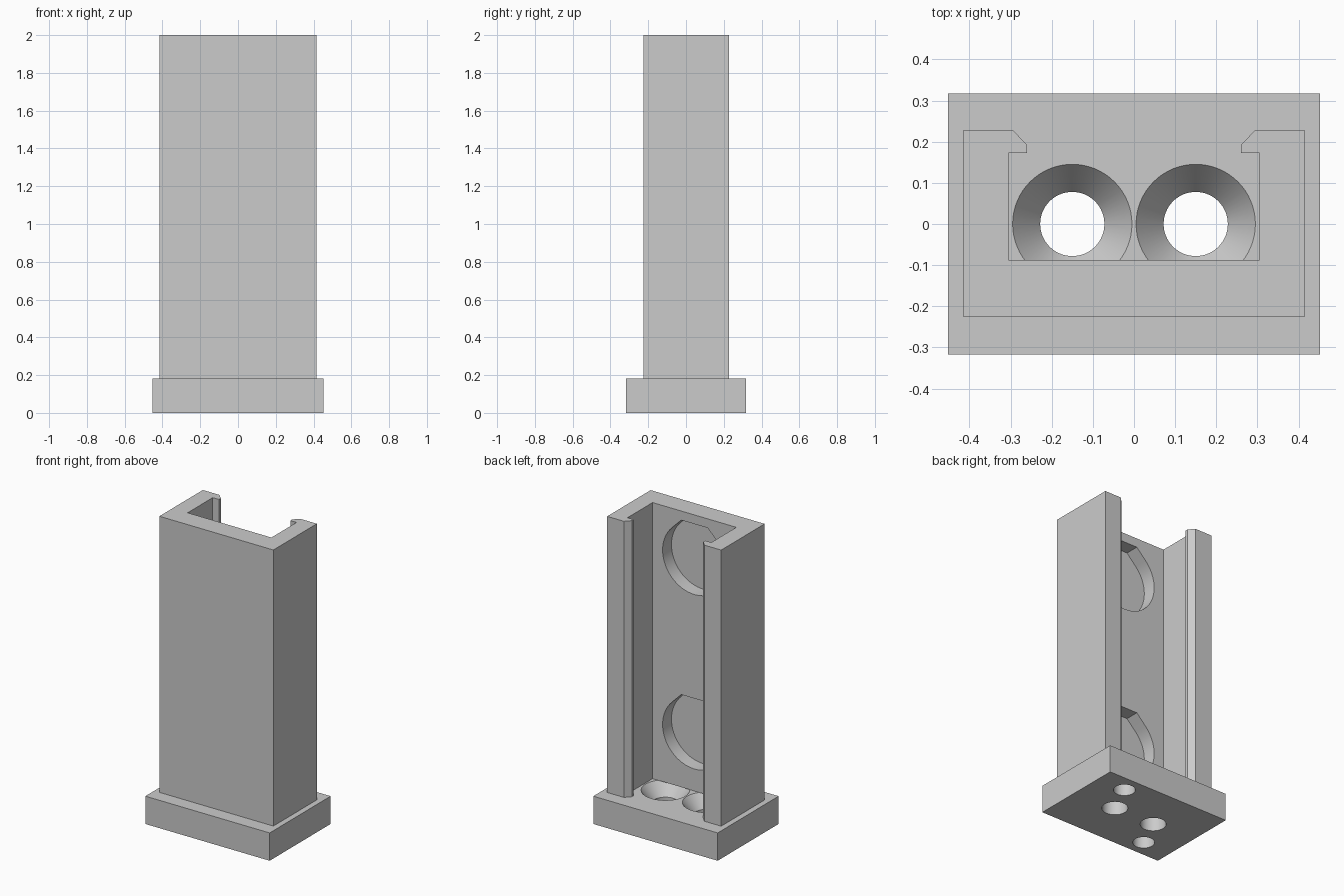
import bpy, bmesh, math
from mathutils import Vector

cube = bpy.data.objects.get("Cube")
if cube:
    bpy.data.objects.remove(cube, do_unlink=True)

BASE_TOP, HEIGHT = 0.183, 2.0
SEGMENTS = 64

grey = bpy.data.materials.new("plain grey")
grey.use_nodes = True
grey.diffuse_color = (0.6, 0.6, 0.6, 1)
grey.node_tree.nodes["Principled BSDF"].inputs["Base Color"].default_value = grey.diffuse_color


def loft(bm, rings):
    """Closed solid through rings of equal length."""
    loops = [[bm.verts.new(p) for p in ring] for ring in rings]
    n = len(loops[0])
    bm.faces.new(loops[0])
    bm.faces.new(loops[-1])
    for a, b in zip(loops, loops[1:]):
        for i in range(n):
            j = (i + 1) % n
            bm.faces.new((a[i], a[j], b[j], b[i]))


def finish(bm, name):
    bmesh.ops.recalc_face_normals(bm, faces=bm.faces)
    mesh = bpy.data.meshes.new(name)
    bm.to_mesh(mesh)
    bm.free()
    mesh.materials.append(grey)
    obj = bpy.data.objects.new(name, mesh)
    bpy.context.collection.objects.link(obj)
    return obj


def circle(x, y, z, r):
    angles = [math.tau * i / SEGMENTS for i in range(SEGMENTS)]
    return [Vector((x + r * math.cos(a), y + r * math.sin(a), z)) for a in angles]


def cut(target, cutter):
    cutter.hide_render = True
    mod = target.modifiers.new("cut", "BOOLEAN")
    mod.operation = "DIFFERENCE"
    mod.solver = "EXACT"
    mod.object = cutter
    bpy.ops.object.select_all(action="DESELECT")
    bpy.context.view_layer.objects.active = target
    target.select_set(True)
    bpy.ops.object.modifier_apply(modifier=mod.name)
    bpy.data.objects.remove(cutter, do_unlink=True)
    bpy.ops.object.shade_smooth_by_angle(angle=math.radians(30))


# Base plate
bm = bmesh.new()
w, d = 0.4525, 0.317
corners = [(-w, -d), (w, -d), (w, d), (-w, d)]
loft(bm, [[(x, y, z) for x, y in corners] for z in (0, BASE_TOP)])
base = finish(bm, "base_plate")

# Countersunk screw holes and blind pin sockets in the base
bm = bmesh.new()
for s in (-1, 1):
    x = 0.15 * s
    loft(bm, [circle(x, 0, -0.05, 0.078), circle(x, 0, 0.1, 0.078),
              circle(x, 0, BASE_TOP, 0.145), circle(x, 0, 0.25, 0.145)])
    loft(bm, [circle(0.247 * s, 0.204 * s, z, 0.066) for z in (-0.05, 0.12)])
cut(base, finish(bm, "base_hole_cutter"))

# Channel column with hooked lips, mirrored profile
half = [(0.415, -0.225), (0.415, 0.227), (0.293, 0.227), (0.26, 0.192),
        (0.26, 0.173), (0.305, 0.173), (0.305, -0.088)]
profile = half + [(-x, y) for x, y in reversed(half)]
bm = bmesh.new()
loft(bm, [[(x, y, z) for x, y in profile] for z in (BASE_TOP, HEIGHT)])
column = finish(bm, "channel_column")

# Round recesses with a flattened teardrop top in the inner wall
R = 0.232
start, end = math.radians(135), math.radians(405)
arc = [start + (end - start) * i / 48 for i in range(49)]
outline = [(R * math.cos(a), R * math.sin(a)) for a in arc]
flat = R * (math.sqrt(2) - 1)
outline += [(flat, R), (-flat, R)]
bm = bmesh.new()
for centre in (1.708, 0.56):
    loft(bm, [[(x, y, centre + z) for x, z in outline] for y in (-0.18, -0.04)])
cut(column, finish(bm, "recess_cutter"))
